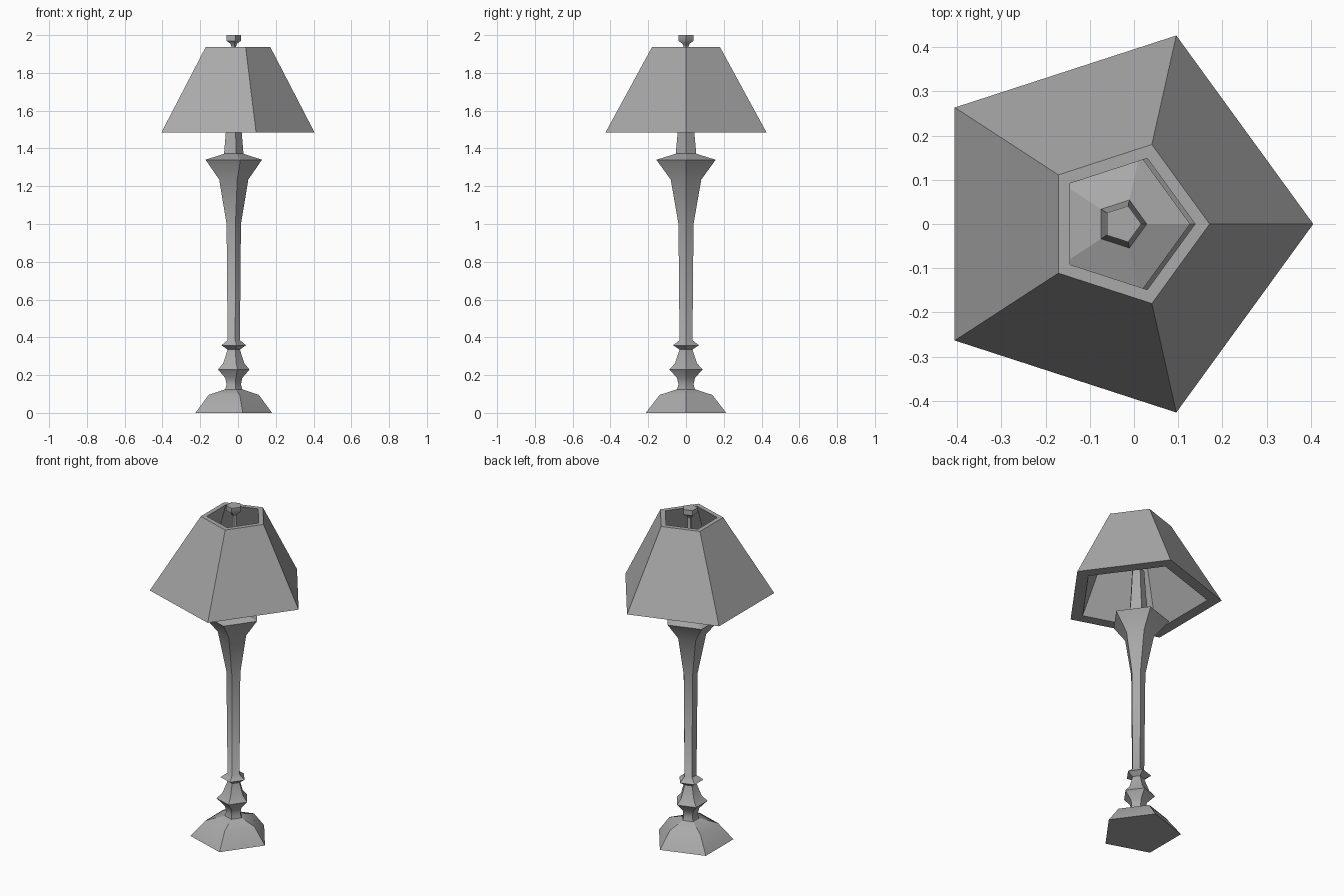
import bpy, bmesh, math

SIDES = 5
POST_X = -0.0225       # the stand sits slightly off the shade's middle
OFFSET = -0.0955       # centres each five-sided ring on its own width

cube = bpy.data.objects.get("Cube")
if cube:
    bpy.data.objects.remove(cube, do_unlink=True)

grey = bpy.data.materials.new("plain grey")
grey.use_nodes = True
colour = (0.4, 0.4, 0.4, 1)
grey.diffuse_color = colour
grey.node_tree.nodes["Principled BSDF"].inputs["Base Color"].default_value = colour


def ring(bm, radius, z, cx):
    """One five-sided ring with a corner pointing to +x."""
    step = 2 * math.pi / SIDES
    return [bm.verts.new((cx + radius * math.cos(i * step),
                          radius * math.sin(i * step), z)) for i in range(SIDES)]


def bridge(bm, a, b):
    for i in range(SIDES):
        j = (i + 1) % SIDES
        bm.faces.new((a[i], a[j], b[j], b[i]))


def finish(bm, name, smooth_angle=0):
    """Smooth along the profile, keep the five corners and hard bends sharp."""
    bmesh.ops.recalc_face_normals(bm, faces=bm.faces)
    for face in bm.faces:
        face.smooth = smooth_angle > 0
    for edge in bm.edges:
        rises = abs(edge.verts[0].co.z - edge.verts[1].co.z) > 1e-5
        edge.smooth = not rises and edge.calc_face_angle(0) < math.radians(smooth_angle)
    mesh = bpy.data.meshes.new(name)
    bm.to_mesh(mesh)
    bm.free()
    mesh.materials.append(grey)
    obj = bpy.data.objects.new(name, mesh)
    bpy.context.collection.objects.link(obj)
    return obj


def turned(name, profile):
    """Closed five-sided turning from (radius, height) pairs."""
    bm = bmesh.new()
    rings = [ring(bm, r, z, POST_X + OFFSET * r) for r, z in profile]
    for a, b in zip(rings, rings[1:]):
        bridge(bm, a, b)
    bm.faces.new(rings[0])
    bm.faces.new(rings[-1])
    return finish(bm, name, 50)


# Foot, turned beads, column, collar and the socket inside the shade
turned("lamp_stand", [
    (0.224, 0), (0.147, 0.095), (0.05, 0.125), (0.042, 0.15),
    (0.05, 0.185), (0.092, 0.23), (0.062, 0.262), (0.036, 0.335),
    (0.072, 0.358), (0.036, 0.385), (0.042, 1.0), (0.085, 1.235),
    (0.165, 1.34), (0.057, 1.372), (0.046, 1.49), (0.036, 1.65), (0.013, 1.67),
    (0.013, 1.94),
])

# Finial on top of the rod
turned("finial", [
    (0.013, 1.94), (0.02, 1.955), (0.043, 1.97), (0.043, 2.0),
])

# Hollow shade, open at both ends, with rims
OUTER_BOTTOM, OUTER_TOP, INNER = 0.448, 0.189, 0.826
bm = bmesh.new()
loops = []
for radius, z, scale in ((OUTER_BOTTOM, 1.485, 1), (OUTER_TOP, 1.937, 1),
                         (OUTER_TOP, 1.937, INNER), (OUTER_BOTTOM, 1.485, INNER)):
    loops.append(ring(bm, radius * scale, z, OFFSET * radius))
for i in range(4):
    bridge(bm, loops[i], loops[(i + 1) % 4])
finish(bm, "lamp_shade")
